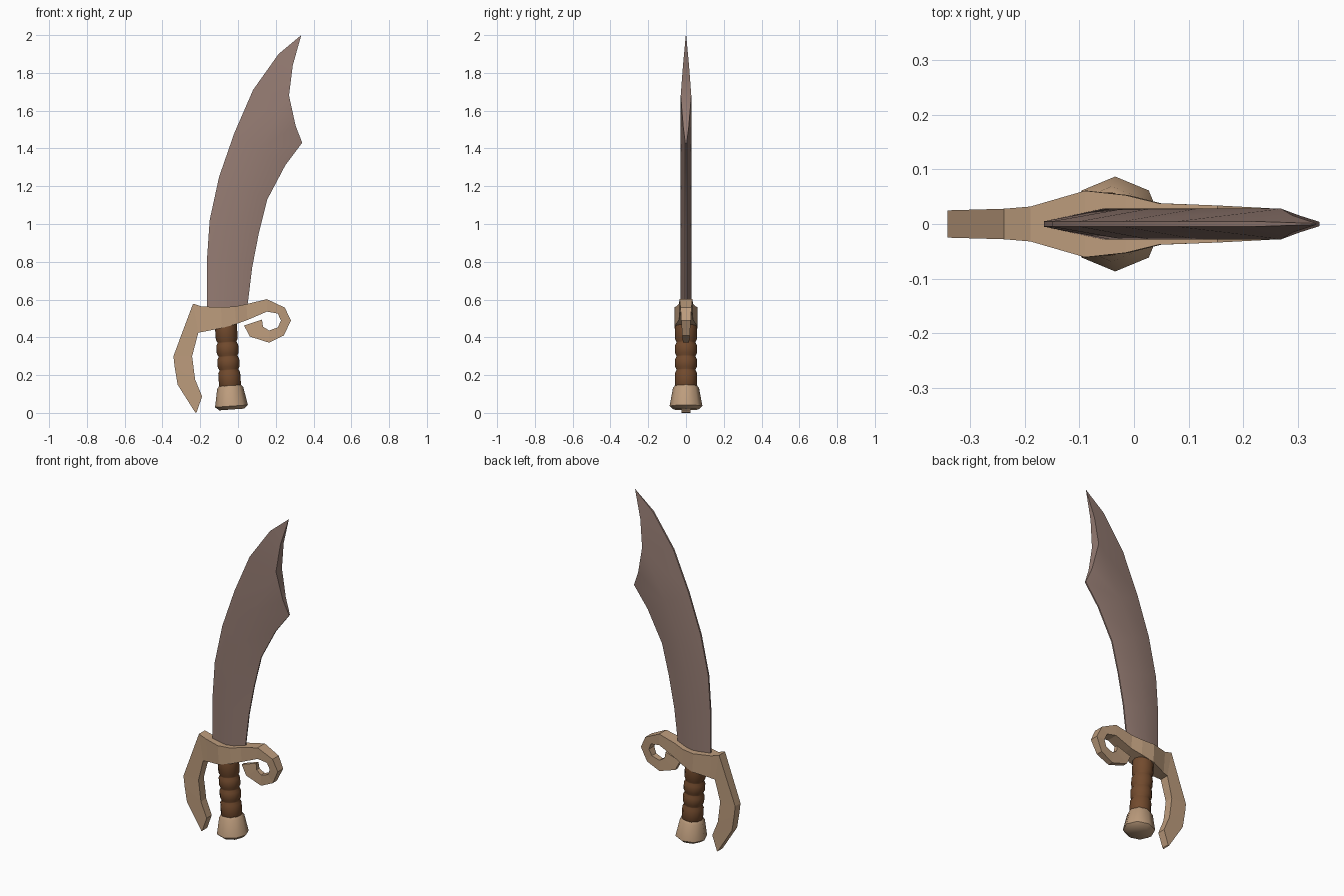
import bpy, bmesh, math

cube = bpy.data.objects.get("Cube")
if cube:
    bpy.data.objects.remove(cube, do_unlink=True)


def material(name, rgb):
    m = bpy.data.materials.new(name)
    m.use_nodes = True
    m.diffuse_color = (*rgb, 1)
    m.node_tree.nodes["Principled BSDF"].inputs["Base Color"].default_value = (*rgb, 1)
    return m


steel = material("dull mauve steel", (0.30, 0.20, 0.17))
brass = material("tan brass", (0.51, 0.335, 0.205))
leather = material("brown leather", (0.17, 0.07, 0.027))


def finish(bm, name, mat, smooth=None):
    bmesh.ops.recalc_face_normals(bm, faces=bm.faces)
    me = bpy.data.meshes.new(name)
    bm.to_mesh(me)
    bm.free()
    me.materials.append(mat)
    ob = bpy.data.objects.new(name, me)
    bpy.context.collection.objects.link(ob)
    if smooth:
        bpy.ops.object.select_all(action='DESELECT')
        ob.select_set(True)
        bpy.context.view_layer.objects.active = ob
        bpy.ops.object.shade_smooth_by_angle(angle=math.radians(smooth))
    return ob


def loft(rings, name, mat, smooth=None):
    """Skin closed rings of points and cap both ends."""
    bm = bmesh.new()
    rows = [[bm.verts.new(p) for p in ring] for ring in rings]
    n = len(rows[0])
    for a, b in zip(rows, rows[1:]):
        for i in range(n):
            j = (i + 1) % n
            bm.faces.new((a[i], a[j], b[j], b[i]))
    bm.faces.new(rows[0])
    bm.faces.new(rows[-1])
    return finish(bm, name, mat, smooth)


# Blade: back edge, cutting edge, and the thick notch below the point
back = [(-.165, .54), (-.165, .8), (-.15, 1.02), (-.10, 1.25),
        (-.02, 1.48), (.08, 1.71), (.215, 1.90), (.335, 2.0)]
edge = [(.047, .54), (.075, .77), (.11, .95), (.155, 1.13), (.25, 1.31), (.34, 1.43)]
notch = [(.305, 1.52, .015), (.27, 1.68, .028), (.29, 1.84, .016)]
bm = bmesh.new()
outlines = []
for s in (-1, 1):
    L = [bm.verts.new((x, s * .005, z)) for x, z in back[:-1]]
    tip = bm.verts.new((back[-1][0], s * .001, back[-1][1]))
    R = [bm.verts.new((x, s * .004, z)) for x, z in edge]
    N = [bm.verts.new((x, s * y, z)) for x, z, y in notch]
    M = [bm.verts.new(((a[0] + b[0]) / 2, s * .028, (a[1] + b[1]) / 2))
         for a, b in zip(back[:5], edge)]
    for i in range(4):
        bm.faces.new((L[i], M[i], M[i + 1], L[i + 1]))
        bm.faces.new((M[i], R[i], R[i + 1], M[i + 1]))
    for f in ((M[4], R[4], R[5]), (M[4], R[5], N[0]), (M[4], N[0], N[1]),
              (L[4], M[4], N[1]), (L[4], N[1], L[5]), (L[5], N[1], L[6]),
              (L[6], N[1], N[2]), (L[6], N[2], tip)):
        bm.faces.new(f)
    outlines.append(L + [tip] + N[::-1] + R[::-1] + [M[0]])
a, b = outlines
for i in range(len(a)):
    j = (i + 1) % len(a)
    bm.faces.new((a[i], a[j], b[j], b[i]))
finish(bm, "blade", steel, 32)

# Guard: knuckle hook, crossbar and curl as (outer point, inner point, half depth)
guard = [((-.225, 0), (-.219, .004), .023),
         ((-.32, .15), (-.19, .087), .024),
         ((-.335, .24), (-.227, .177), .025),
         ((-.342, .30), (-.243, .30), .025),
         ((-.238, .578), (-.21, .425), .028),
         ((-.19, .563), (-.18, .43), .032),
         ((-.09, .56), (-.085, .449), .061),
         ((-.016, .563), (-.01, .47), .053),
         ((.045, .576), (.05, .492), .038),
         ((.153, .602), (.153, .536), .034),
         ((.248, .557), (.211, .526), .029),
         ((.28, .489), (.227, .489), .025),
         ((.243, .41), (.211, .452), .020),
         ((.164, .372), (.164, .436), .016),
         ((.063, .404), (.132, .457), .013),
         ((.032, .462), (.127, .494), .011)]
loft([[(o[0], -d, o[1]), (o[0], d, o[1]), (i[0], d, i[1]), (i[0], -d, i[1])]
      for o, i, d in guard], "guard", brass)


def lathe(profile, name, mat, sides, smooth):
    """Turned part around the slightly leaning handle axis."""
    rings = []
    for z, r in profile:
        cx = -.033 - .07 * (z - .015)
        ring = []
        for k in range(sides):
            t = 2 * math.pi * k / sides
            dx = r * math.cos(t)
            ring.append((cx + dx, r * math.sin(t), z + .07 * dx))
        rings.append(ring)
    loft(rings, name, mat, smooth)


# Grip: bulging leather bands separated by grooves
bands = [.13, .228, .30, .374, .50]
grip = []
for lo, hi in zip(bands, bands[1:]):
    grip += [(lo + .003, .051), (lo + .016, .058), (hi - .016, .058), (hi - .003, .051)]
lathe(grip, "grip", leather, 12, 35)

# Pommel: flared eight-sided cap
lathe([(.018, .066), (.036, .087), (.132, .069), (.146, .058)], "pommel", brass, 8, 46)
